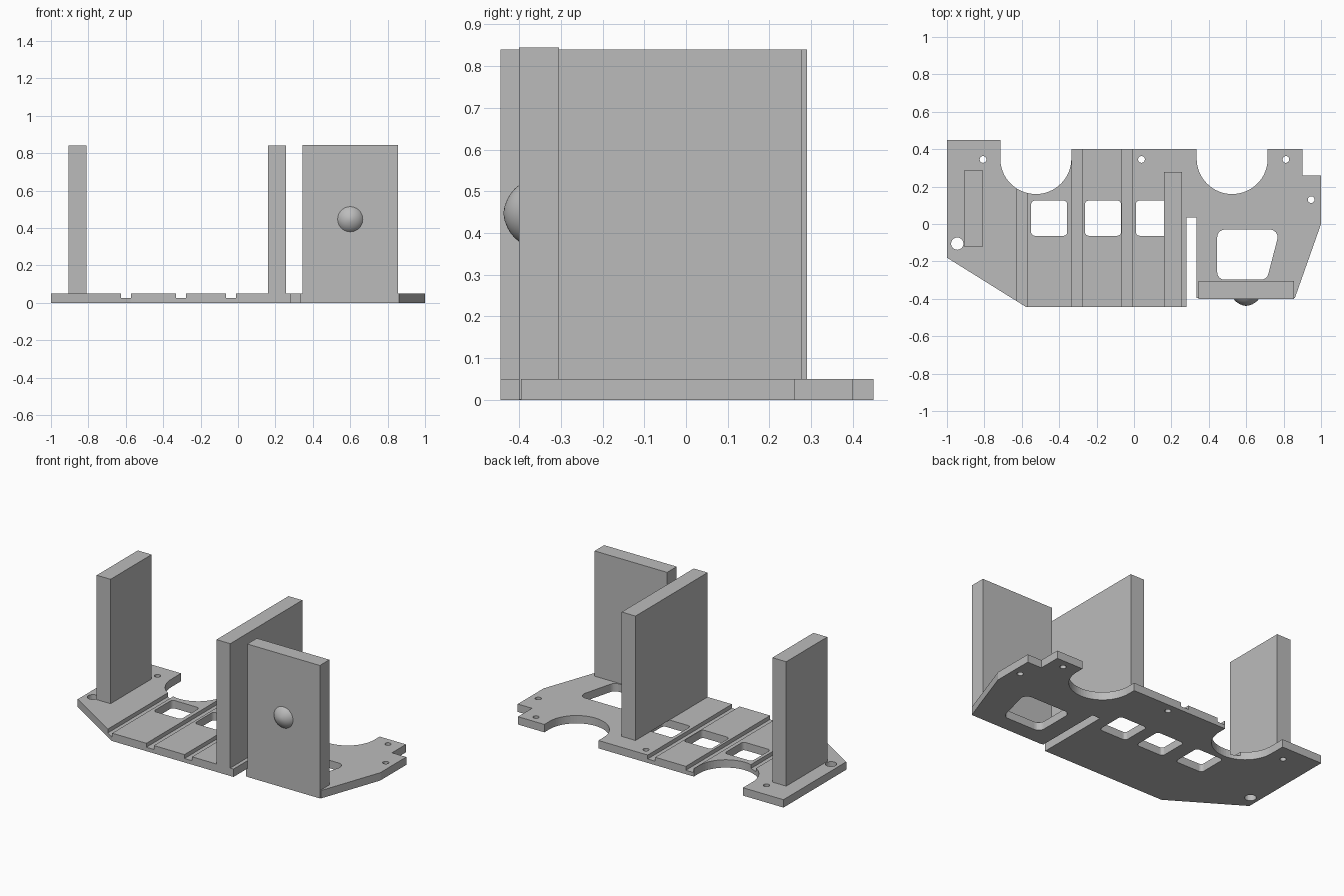
import bpy, bmesh, math
from mathutils import Vector

old = bpy.data.objects.get("Cube")
if old:
    bpy.data.objects.remove(old, do_unlink=True)

GREY = (0.5, 0.5, 0.5, 1)
mat = bpy.data.materials.new("plain grey")
mat.use_nodes = True
mat.diffuse_color = GREY
mat.node_tree.nodes["Principled BSDF"].inputs["Base Color"].default_value = GREY

THICK = 0.05


def make_object(name, bm):
    bmesh.ops.recalc_face_normals(bm, faces=bm.faces)
    mesh = bpy.data.meshes.new(name)
    bm.to_mesh(mesh)
    bm.free()
    mesh.materials.append(mat)
    obj = bpy.data.objects.new(name, mesh)
    bpy.context.collection.objects.link(obj)
    return obj


def prism(bm, points, z0, z1):
    """Extrude a flat outline from z0 to z1."""
    face = bm.faces.new([bm.verts.new((p[0], p[1], z0)) for p in points])
    top = bmesh.ops.extrude_face_region(bm, geom=[face])["geom"]
    bmesh.ops.translate(bm, vec=(0, 0, z1 - z0),
                        verts=[v for v in top if isinstance(v, bmesh.types.BMVert)])


def rect(x0, x1, y0, y1):
    return [(x0, y0), (x1, y0), (x1, y1), (x0, y1)]


def arc(cx, cy, r, start, end, n):
    return [(cx + r * math.cos(math.radians(start + (end - start) * i / n)),
             cy + r * math.sin(math.radians(start + (end - start) * i / n)))
            for i in range(n + 1)]


def rounded(corners, r, n=6):
    """Round each corner of a convex polygon with a tangent arc."""
    out = []
    for i, c in enumerate(corners):
        c = Vector(c)
        a = (Vector(corners[i - 1]) - c).normalized()
        b = (Vector(corners[(i + 1) % len(corners)]) - c).normalized()
        half = a.angle(b) / 2
        centre = c + (a + b).normalized() * r / math.sin(half)
        p = c + a * r / math.tan(half) - centre
        q = c + b * r / math.tan(half) - centre
        for k in range(n + 1):
            out.append(centre + p.lerp(q, k / n).normalized() * r)
    return out


def wall(name, x0, x1, y0, y1, z0, z1):
    bm = bmesh.new()
    prism(bm, rect(x0, x1, y0, y1), z0, z1)
    return make_object(name, bm)


# Base plate outline with two half-round bays and a narrow front slot
outline = [(-1, 0.45), (-0.715, 0.45)]
outline += arc(-0.525, 0.35, 0.19, 180, 360, 32)
outline += [(-0.335, 0.4), (0.335, 0.4)]
outline += arc(0.525, 0.35, 0.19, 180, 360, 32)
outline += [(0.715, 0.4), (0.9, 0.4), (0.9, 0.26), (1, 0.26), (1, 0),
            (0.86, -0.396), (0.335, -0.396), (0.335, 0.035), (0.28, 0.035),
            (0.28, -0.445), (-0.575, -0.445), (-1, -0.18)]
bm = bmesh.new()
prism(bm, outline, 0, THICK)
plate = make_object("base_plate", bm)

# Cutter: windows, screw holes and long grooves
bm = bmesh.new()
for x in (-0.55, -0.262, 0.01):
    prism(bm, rounded(rect(x, x + 0.193, -0.063, 0.125), 0.02), -0.1, 0.2)
window = [(0.445, -0.298), (0.71, -0.298), (0.78, -0.03), (0.445, -0.03)]
prism(bm, rounded(window, 0.04), -0.1, 0.2)
holes = [(-0.807, 0.345, 0.018), (0.04, 0.345, 0.018), (0.812, 0.345, 0.018),
         (0.947, 0.13, 0.018), (-0.945, -0.105, 0.033)]
for x, y, r in holes:
    prism(bm, arc(x, y, r, 0, 360, 24)[:-1], -0.1, 0.2)
for x in (-0.625, -0.332, -0.064):
    prism(bm, rect(x, x + 0.053, -0.6, 0.6), THICK / 2, 0.2)
cutter = make_object("plate_cutter", bm)
cutter.hide_render = True

mod = plate.modifiers.new("cutouts", "BOOLEAN")
mod.operation = "DIFFERENCE"
mod.solver = "EXACT"
mod.object = cutter
bpy.context.view_layer.objects.active = plate
bpy.ops.object.modifier_apply(modifier=mod.name)
bpy.data.objects.remove(cutter, do_unlink=True)

# Upright walls
wall("right_wall", -0.907, -0.81, -0.122, 0.29, THICK, 0.84)
wall("middle_wall", 0.16, 0.257, -0.445, 0.278, THICK, 0.84)
wall("front_wall", 0.346, 0.856, -0.401, -0.305, 0.001, 0.845)

# Domed knob on the front wall, a spun profile of (radius, height)
bm = bmesh.new()
profile = [(0.068, 0), (0.059, 0.011), (0.047, 0.021), (0.033, 0.029),
           (0.017, 0.035), (0, 0.038)]
verts = [bm.verts.new((0.6 + r, -0.4 - h, 0.447)) for r, h in profile]
edges = [bm.edges.new(pair) for pair in zip(verts, verts[1:])]
bmesh.ops.spin(bm, geom=verts + edges, cent=(0.6, -0.4, 0.447), axis=(0, 1, 0),
               angle=math.tau, steps=40, use_merge=True)
bmesh.ops.remove_doubles(bm, verts=bm.verts, dist=0.0005)
knob = make_object("knob", bm)
bpy.ops.object.select_all(action="DESELECT")
knob.select_set(True)
bpy.context.view_layer.objects.active = knob
bpy.ops.object.shade_smooth_by_angle(angle=math.radians(40))
